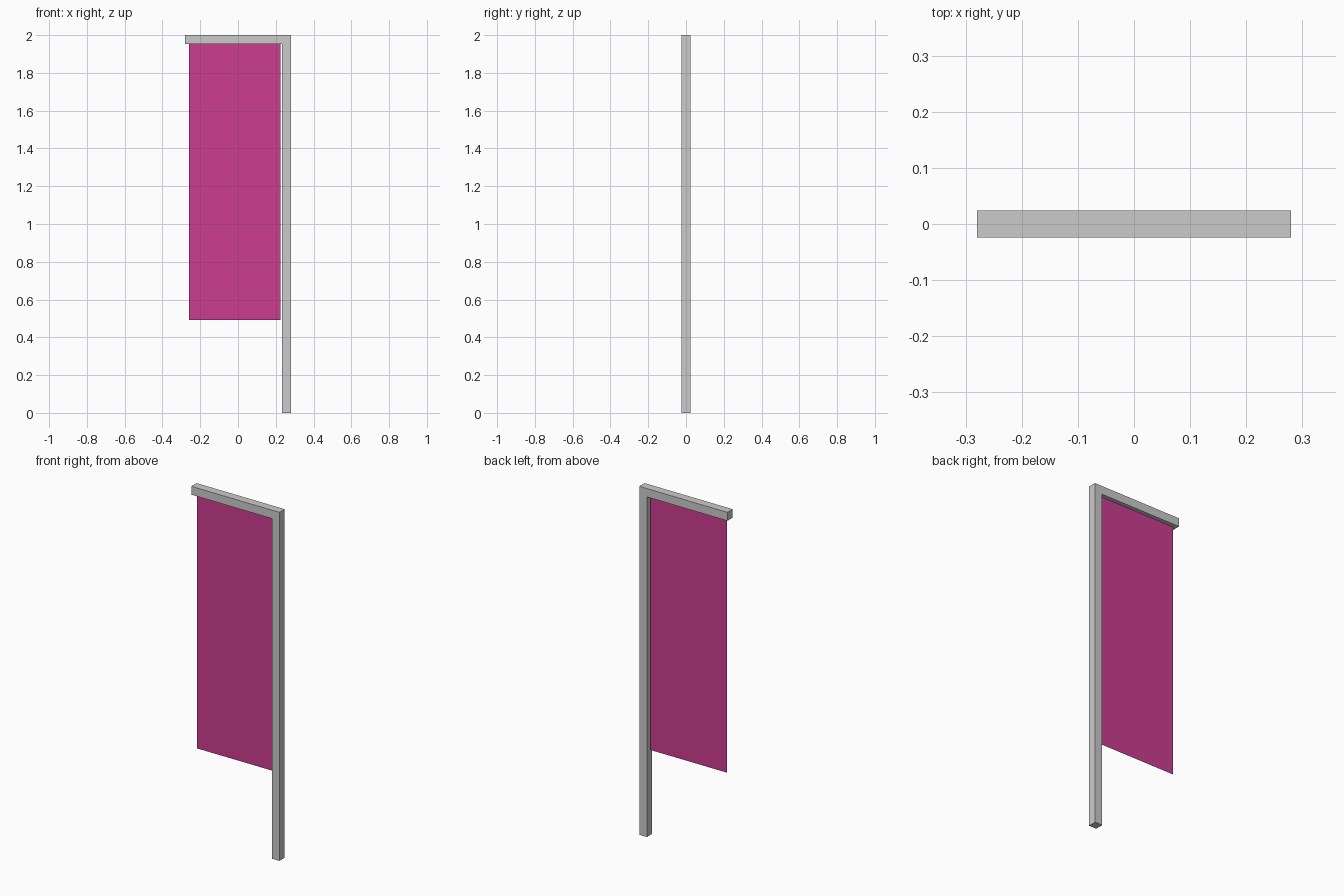
import bpy
import bmesh

if "Cube" in bpy.data.objects:
    bpy.data.objects.remove(bpy.data.objects["Cube"])

T = 0.048      # square section of the frame
HALF = 0.28    # half width of the frame


def prism(name, profile, depth=0.0):
    """Face drawn in the xz plane, extruded in y and centred on y = 0."""
    bm = bmesh.new()
    face = bm.faces.new([bm.verts.new((x, -depth / 2, z)) for x, z in profile])
    if depth:
        out = bmesh.ops.extrude_face_region(bm, geom=[face], use_keep_orig=True)
        moved = [g for g in out["geom"] if isinstance(g, bmesh.types.BMVert)]
        bmesh.ops.translate(bm, verts=moved, vec=(0, depth, 0))
        bmesh.ops.recalc_face_normals(bm, faces=bm.faces)
    mesh = bpy.data.meshes.new(name)
    bm.to_mesh(mesh)
    bm.free()
    obj = bpy.data.objects.new(name, mesh)
    bpy.context.collection.objects.link(obj)
    return obj


# Upright pole and top arm in one L-shaped frame
prism("pole_frame", [(HALF, 0), (HALF, 2), (-HALF, 2), (-HALF, 2 - T),
                     (HALF - T, 2 - T), (HALF - T, 0)], T)

# Thin cloth hanging under the arm
banner = prism("banner", [(-0.26, 0.492), (0.226, 0.492),
                          (0.226, 2 - T), (-0.26, 2 - T)])
pink = bpy.data.materials.new("pink_cloth")
pink.diffuse_color = (0.6, 0.047, 0.28, 1)
pink.use_nodes = True
pink.node_tree.nodes["Principled BSDF"].inputs["Base Color"].default_value = pink.diffuse_color
banner.data.materials.append(pink)
